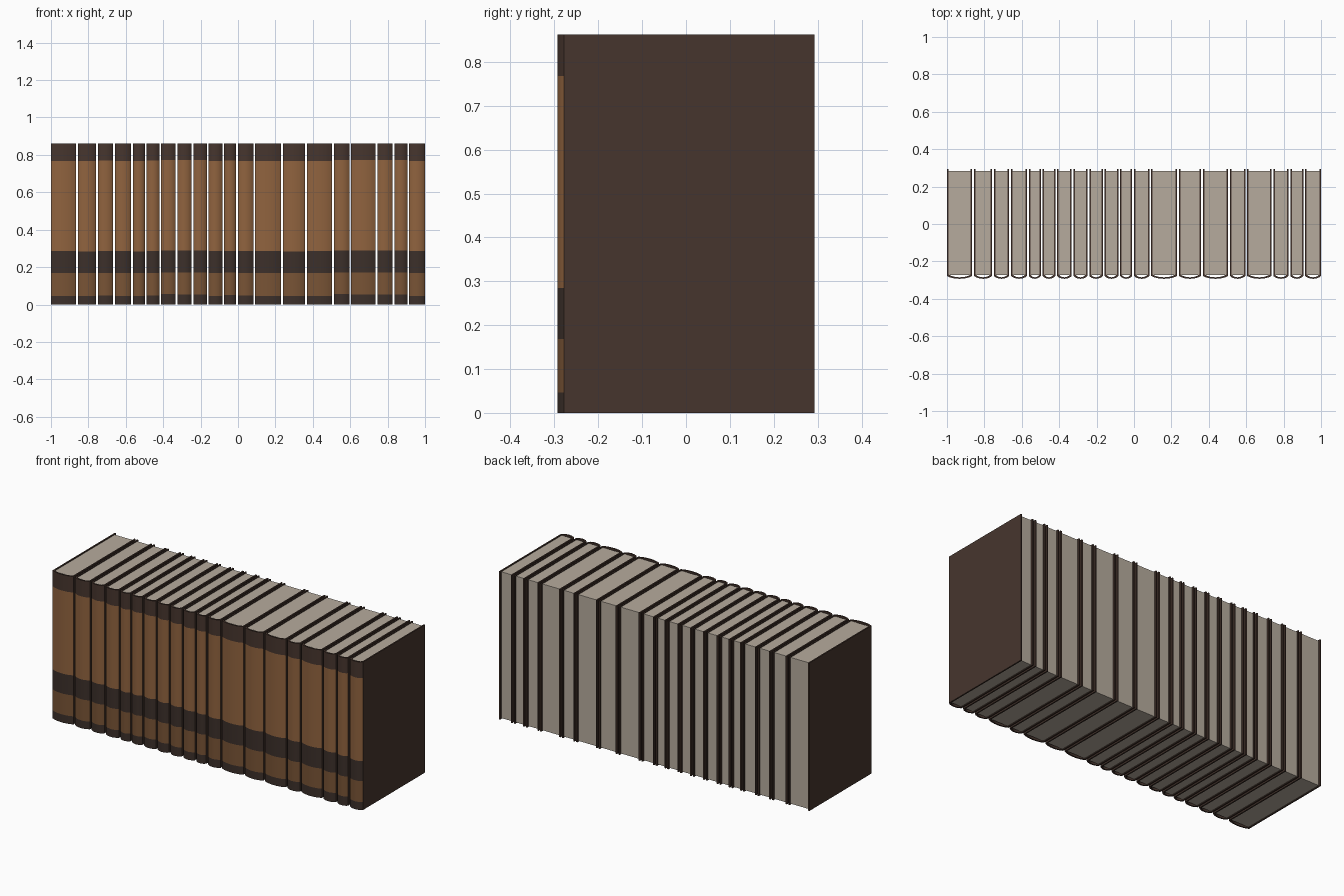
import bpy, bmesh, math, random

cube = bpy.data.objects.get("Cube")
if cube:
    bpy.data.objects.remove(cube)
random.seed(4)


def material(name, color):
    m = bpy.data.materials.new(name)
    m.use_nodes = True
    m.diffuse_color = (*color, 1)
    m.node_tree.nodes["Principled BSDF"].inputs["Base Color"].default_value = (*color, 1)
    return m


COVER = material("dark brown cover", (0.062, 0.036, 0.027))
LEATHER = material("tan leather", (0.28, 0.125, 0.049))
LOWER = material("aged tan leather", (0.19, 0.088, 0.036))
BAND = material("dark spine band", (0.045, 0.029, 0.023))
PAGES = material("paper", (0.47, 0.41, 0.34))

HEIGHT, BACK, HINGE, BULGE = 0.862, 0.293, -0.278, 0.015
THICK, GAP, STEPS = 0.008, 0.01, 8


def outline(x0, x1, hinge, bulge):
    """U-shaped path: left board, rounded spine, right board."""
    path = [(x0, BACK)]
    for i in range(STEPS + 1):
        t = i / STEPS
        path.append((x0 + (x1 - x0) * t, hinge - bulge * math.sin(math.pi * t) ** 0.7))
    return path + [(x1, BACK)]


def finish(bm, name, mats):
    bmesh.ops.recalc_face_normals(bm, faces=bm.faces)
    mesh = bpy.data.meshes.new(name)
    bm.to_mesh(mesh)
    bm.free()
    for m in mats:
        mesh.materials.append(m)
    ob = bpy.data.objects.new(name, mesh)
    bpy.context.collection.objects.link(ob)
    return ob


def make_cover(name, x0, x1):
    # spine bands sit at slightly different heights on each book
    shift = random.uniform(-0.006, 0.006)
    levels = [0, 0.05 + shift, 0.17 + shift / 3, 0.287 + shift / 2, 0.77 + shift / 2, HEIGHT]
    band_mats = [3, 2, 3, 1, 0]
    outer = outline(x0, x1, HINGE, BULGE)
    inner = outline(x0 + THICK, x1 - THICK, HINGE + THICK, BULGE)
    n = len(outer)
    bm = bmesh.new()
    rings = [[bm.verts.new((x, y, z)) for x, y in outer + inner[::-1]] for z in levels]
    for k, (low, high) in enumerate(zip(rings, rings[1:])):
        for i in range(2 * n):
            j = (i + 1) % (2 * n)
            f = bm.faces.new((low[i], low[j], high[j], high[i]))
            if 1 <= i < n - 2:
                f.material_index = band_mats[k]
                f.smooth = True
    # top and bottom rims
    for ring in (rings[0], rings[-1]):
        for i in range(n - 1):
            bm.faces.new((ring[i], ring[i + 1], ring[2 * n - 2 - i], ring[2 * n - 1 - i]))
    return finish(bm, name, [COVER, LEATHER, LOWER, BAND])


def make_pages(name, x0, x1):
    bm = bmesh.new()
    bmesh.ops.create_cube(bm, size=1)
    front, back, inset = HINGE + THICK / 2, BACK - 0.01, 0.005
    for v in bm.verts:
        v.co.x = x0 if v.co.x < 0 else x1
        v.co.y = front if v.co.y < 0 else back
        v.co.z = inset if v.co.z < 0 else HEIGHT - inset
    return finish(bm, name, [PAGES])


# boundaries between neighbouring books
edges = [-1.005, -0.86, -0.754, -0.662, -0.567, -0.493, -0.416, -0.328, -0.244, -0.162,
         -0.079, -0.005, 0.087, 0.235, 0.363, 0.508, 0.6, 0.74, 0.831, 0.91, 1.005]
covers = []
for number, (a, b) in enumerate(zip(edges, edges[1:]), 1):
    left, right = a + GAP / 2, b - GAP / 2
    covers.append(make_cover(f"book_cover_{number}", left, right))
    make_pages(f"book_pages_{number}", left + THICK, right - THICK)

# keep board edges crisp while the spines stay rounded
bpy.ops.object.select_all(action="DESELECT")
for ob in covers:
    ob.select_set(True)
bpy.context.view_layer.objects.active = covers[0]
bpy.ops.object.shade_smooth_by_angle(angle=math.radians(35))
